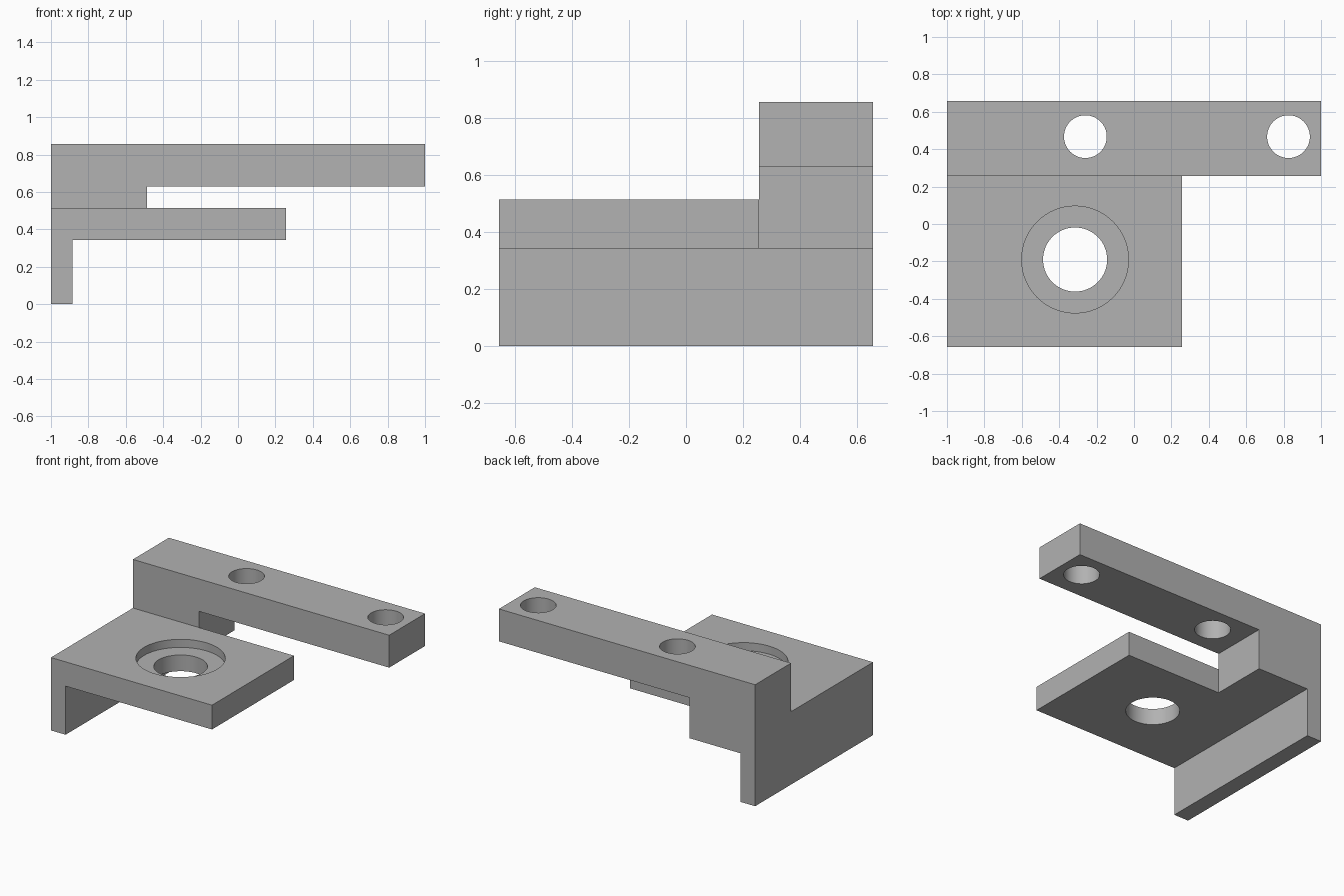
import bpy
import bmesh

cube = bpy.data.objects.get("Cube")
if cube:
    bpy.data.objects.remove(cube, do_unlink=True)

U = 2 / 35  # design unit: the long bar is 35 units
X0, Y0 = -1.0, -11.5 * U

grey = bpy.data.materials.new("plain grey")
grey.use_nodes = True
grey.diffuse_color = (0.445, 0.445, 0.445, 1)
grey.node_tree.nodes["Principled BSDF"].inputs["Base Color"].default_value = grey.diffuse_color


def finish(name, bm):
    bmesh.ops.recalc_face_normals(bm, faces=bm.faces)
    mesh = bpy.data.meshes.new(name)
    bm.to_mesh(mesh)
    bm.free()
    mesh.materials.append(grey)
    obj = bpy.data.objects.new(name, mesh)
    bpy.context.collection.objects.link(obj)
    return obj


def extrude_profile(name, points, start, depth):
    """Extrude an x/z outline, given in units, along y."""
    bm = bmesh.new()
    face = bm.faces.new([bm.verts.new((X0 + x * U, Y0 + start * U, z * U)) for x, z in points])
    new = bmesh.ops.extrude_face_region(bm, geom=[face])["geom"]
    moved = [v for v in new if isinstance(v, bmesh.types.BMVert)]
    bmesh.ops.translate(bm, verts=moved, vec=(0, depth * U, 0))
    return finish(name, bm)


def cylinder_cutter(name, x, y, radius, bottom, top):
    bm = bmesh.new()
    bmesh.ops.create_cone(bm, cap_ends=True, segments=64, radius1=radius * U,
                          radius2=radius * U, depth=(top - bottom) * U)
    bmesh.ops.translate(bm, verts=bm.verts, vec=(x, y, (top + bottom) / 2 * U))
    return finish(name, bm)


def combine(target, helper, operation):
    """Apply a boolean and remove the helper."""
    mod = target.modifiers.new(helper.name, "BOOLEAN")
    mod.operation, mod.solver, mod.object = operation, "EXACT", helper
    helper.hide_render = True
    bpy.context.view_layer.objects.active = target
    bpy.ops.object.modifier_apply(modifier=mod.name)
    bpy.data.objects.remove(helper, do_unlink=True)


# Shelf with its side flange, then the stepped bar behind it
bracket = extrude_profile(
    "bracket", [(0, 0), (2, 0), (2, 6), (22, 6), (22, 9), (0, 9)], 0, 16)
bar = extrude_profile(
    "stepped_bar", [(0, 0), (2, 0), (2, 6), (9, 6), (9, 11), (35, 11), (35, 15), (0, 15)], 16, 7)
combine(bracket, bar, "UNION")

# Counterbored hole in the shelf
combine(bracket, cylinder_cutter("counterbore", -0.315, -0.19, 5, 8, 10), "DIFFERENCE")
combine(bracket, cylinder_cutter("shelf_hole", -0.315, -0.19, 3, 5, 10), "DIFFERENCE")

# Two mounting holes through the bar
for x in (-0.26, 0.826):
    combine(bracket, cylinder_cutter("bar_hole", x, 0.467, 2, 10, 16), "DIFFERENCE")

# Smooth hole walls, crisp edges
bpy.ops.object.select_all(action="DESELECT")
bracket.select_set(True)
bpy.context.view_layer.objects.active = bracket
bpy.ops.object.shade_smooth_by_angle()
